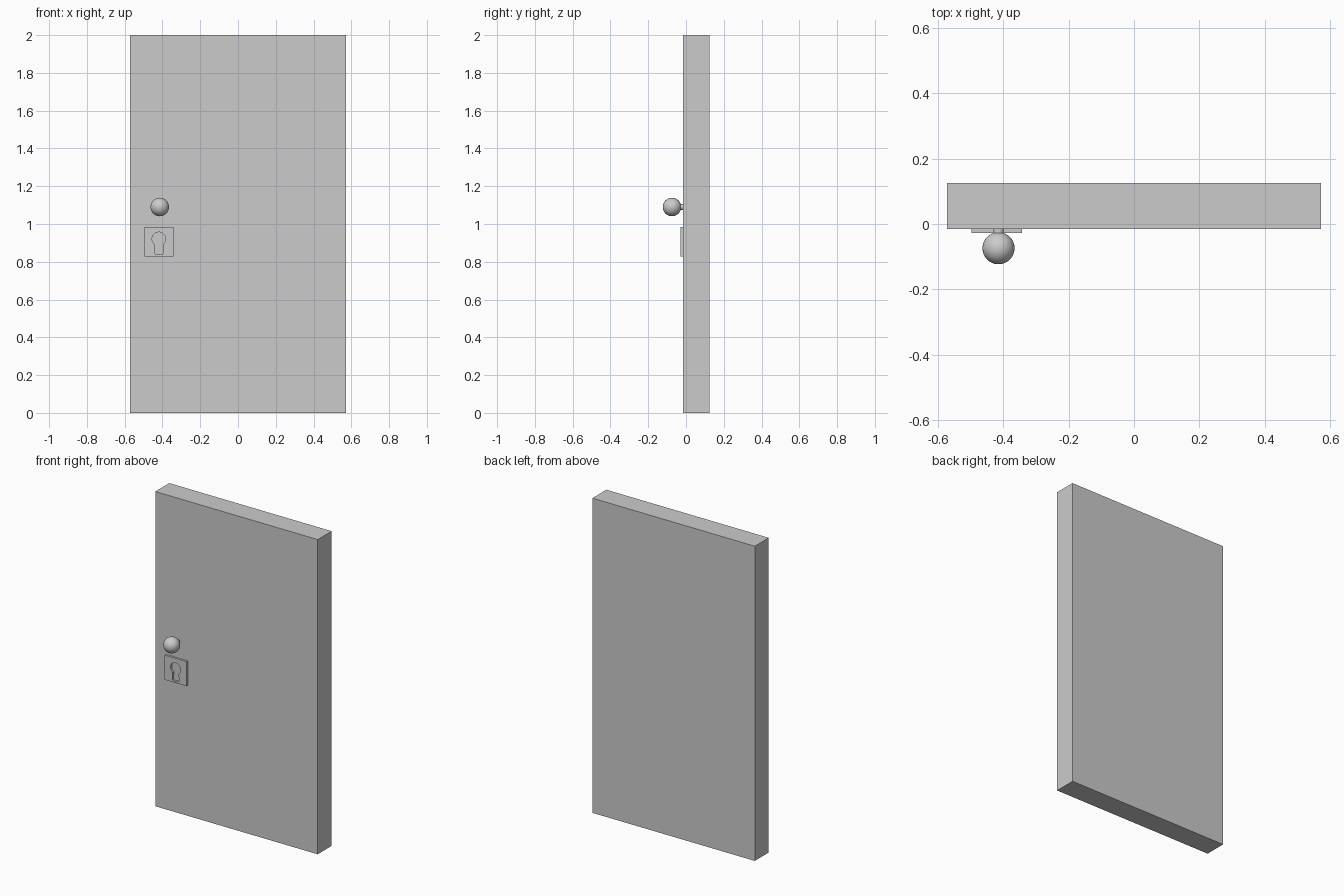
import bpy
import math

if "Cube" in bpy.data.objects:
    bpy.data.objects.remove(bpy.data.objects["Cube"])

FACE_Y = -0.015          # front face of the door
KNOB_X = -0.414

# Door slab
bpy.ops.mesh.primitive_cube_add(size=1, location=(0, 0.055, 1))
door = bpy.context.object
door.name = "door_slab"
door.scale = (1.142, 0.14, 2)

# Knob stem
bpy.ops.mesh.primitive_cylinder_add(vertices=32, radius=0.016, depth=0.05,
                                    location=(KNOB_X, -0.04, 1.09),
                                    rotation=(math.pi / 2, 0, 0))
bpy.context.object.name = "knob_stem"
bpy.ops.object.shade_smooth_by_angle()

# Round knob
bpy.ops.mesh.primitive_uv_sphere_add(segments=32, ring_count=16, radius=0.049,
                                     location=(KNOB_X, -0.074, 1.09),
                                     rotation=(math.pi / 2, 0, 0))
bpy.context.object.name = "knob"
bpy.ops.object.shade_smooth()


def add_outline(curve, points):
    spline = curve.splines.new('POLY')
    spline.points.add(len(points) - 1)
    for p, (x, y) in zip(spline.points, points):
        p.co = (x, y, 0, 1)
    spline.use_cyclic_u = True


# Lock plate with a keyhole cut through it
curve = bpy.data.curves.new("lock_plate", 'CURVE')
curve.dimensions = '2D'
curve.fill_mode = 'BOTH'
curve.extrude = 0.0065
add_outline(curve, [(-0.077, -0.078), (0.077, -0.078), (0.077, 0.078), (-0.077, 0.078)])

# Keyhole: round head above a slot that widens downwards
head = [(0.036 * math.cos(a), 0.014 + 0.036 * math.sin(a))
        for a in (math.radians(-55 + 290 * i / 20) for i in range(21))]
slot = [(-0.024, -0.062), (-0.018, -0.068), (0.018, -0.068), (0.024, -0.062)]
add_outline(curve, head + slot)

plate = bpy.data.objects.new("lock_plate", curve)
plate.location = (-0.419, FACE_Y - 0.0065, 0.907)
plate.rotation_euler = (math.pi / 2, 0, 0)
bpy.context.collection.objects.link(plate)
bpy.ops.object.select_all(action='DESELECT')
plate.select_set(True)
bpy.context.view_layer.objects.active = plate
bpy.ops.object.convert(target='MESH')
bpy.ops.object.shade_flat()
